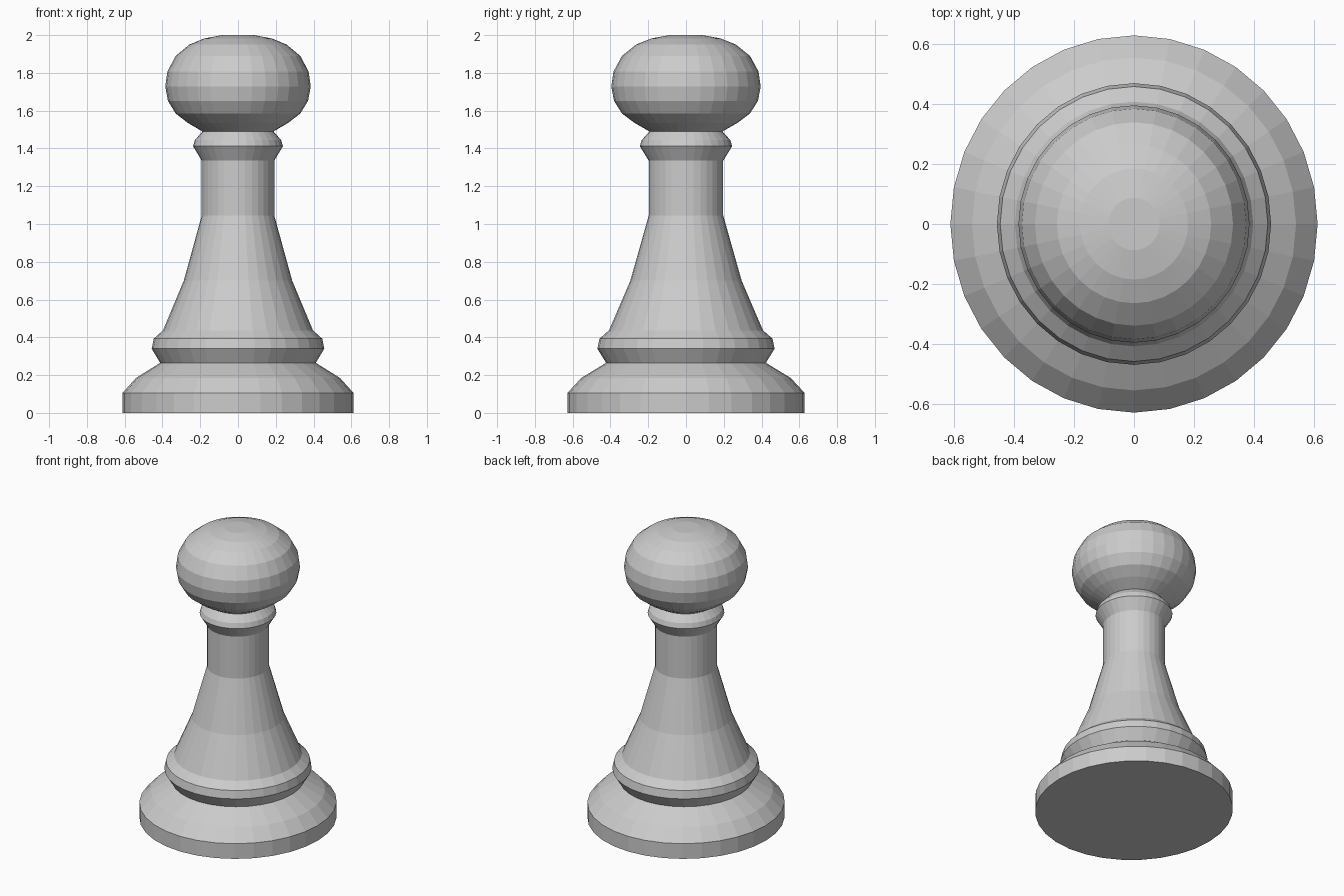
import bpy
import bmesh
from math import cos, sin, tau

cube = bpy.data.objects.get("Cube")
if cube:
    bpy.data.objects.remove(cube, do_unlink=True)

SIDES = 32
DEPTH = 1.027  # the turned piece is slightly deeper than wide

# Profile sections as (radius, height), from the foot to the crown
foot = [(0.612, 0), (0.612, 0.105), (0.54, 0.185), (0.412, 0.265)]
lower_ring = [(0.457, 0.34), (0.446, 0.393), (0.397, 0.437)]
stem = [(0.287, 0.70), (0.192, 1.045), (0.192, 1.335)]
collar = [(0.238, 1.412), (0.228, 1.445), (0.188, 1.49)]
head = [(0.265, 1.535), (0.33, 1.585), (0.371, 1.652), (0.385, 1.727),
        (0.374, 1.807), (0.33, 1.89), (0.257, 1.95), (0.18, 1.982), (0.085, 2)]


def material(name, value):
    mat = bpy.data.materials.new(name)
    mat.use_nodes = True
    colour = (value, value, value, 1)
    mat.diffuse_color = colour
    mat.node_tree.nodes["Principled BSDF"].inputs["Base Color"].default_value = colour
    return mat


def lathe(name, profile, mat):
    """Turn a profile around z into a closed, faceted solid."""
    bm = bmesh.new()
    rings = [[bm.verts.new((r * cos(tau * i / SIDES), DEPTH * r * sin(tau * i / SIDES), z))
              for i in range(SIDES)] for r, z in profile]
    for low, high in zip(rings, rings[1:]):
        for i in range(SIDES):
            j = (i + 1) % SIDES
            bm.faces.new((low[i], low[j], high[j], high[i]))
    # Flat underside and crown
    bm.faces.new(rings[0][::-1])
    bm.faces.new(rings[-1])
    mesh = bpy.data.meshes.new(name)
    bm.to_mesh(mesh)
    bm.free()
    mesh.materials.append(mat)
    obj = bpy.data.objects.new(name, mesh)
    bpy.context.collection.objects.link(obj)
    return obj


lathe("turned_game_piece", foot + lower_ring + stem + collar + head,
      material("light_grey", 0.6))
